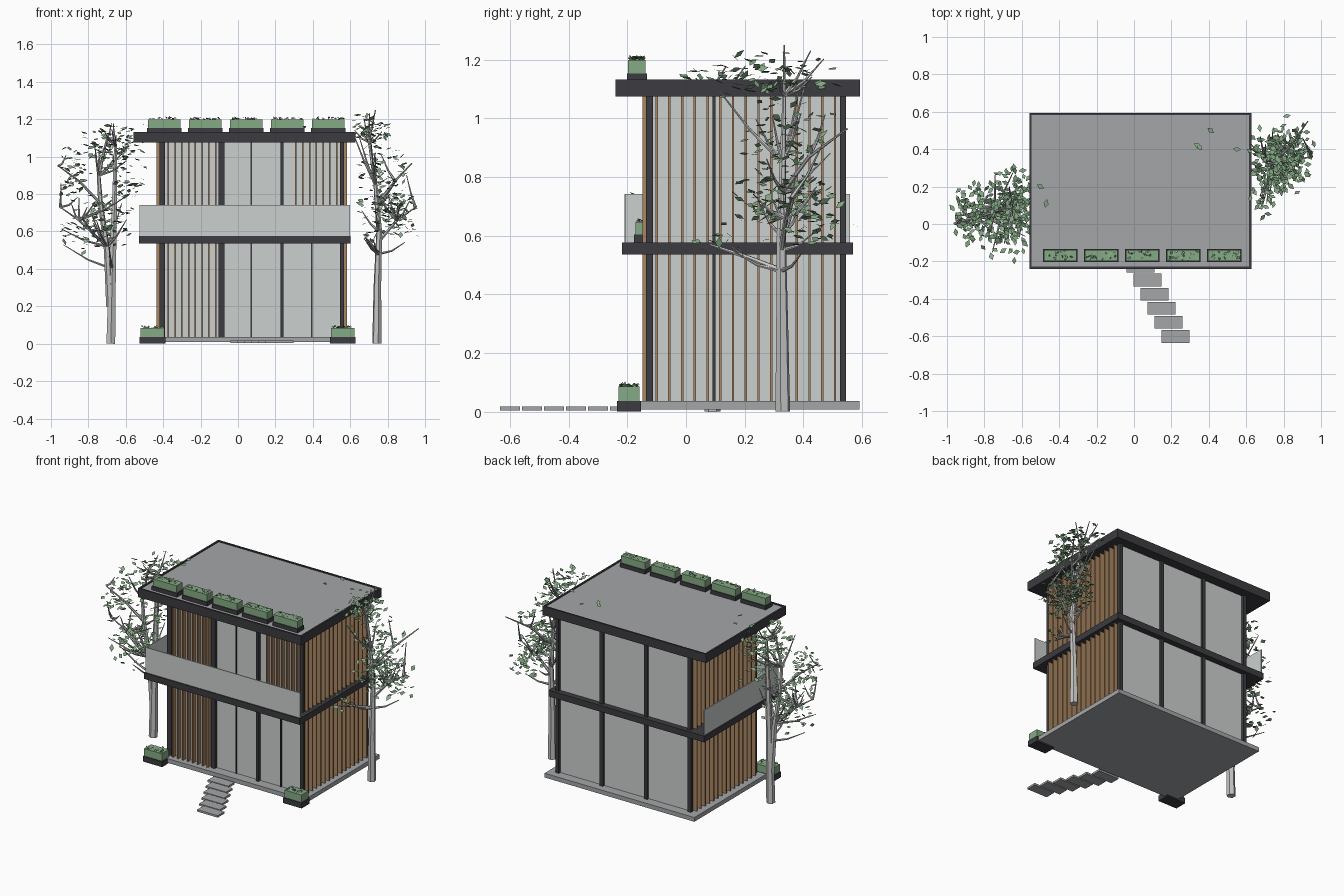
import bpy, bmesh, math, random
from mathutils import Vector, Matrix, Euler

if "Cube" in bpy.data.objects:
    bpy.data.objects.remove(bpy.data.objects["Cube"])

random.seed(7)


def material(name, rgb):
    m = bpy.data.materials.new(name)
    m.diffuse_color = (*rgb, 1)
    m.use_nodes = True
    m.node_tree.nodes["Principled BSDF"].inputs["Base Color"].default_value = m.diffuse_color
    return m


DARK = material("charcoal metal", (0.045, 0.043, 0.05))
GREY = material("concrete grey", (0.37, 0.38, 0.39))
GLASS = material("pale glass", (0.60, 0.63, 0.62))
WOOD = material("timber", (0.40, 0.235, 0.12))
GREEN = material("foliage green", (0.235, 0.40, 0.235))
BARK = material("pale bark", (0.55, 0.56, 0.55))


def finish(name, bm, mat):
    me = bpy.data.meshes.new(name)
    bm.to_mesh(me)
    bm.free()
    ob = bpy.data.objects.new(name, me)
    bpy.context.collection.objects.link(ob)
    me.materials.append(mat)
    return ob


def boxes(name, mat, items):
    """One object from boxes given as (x0, x1, y0, y1, z0, z1)."""
    bm = bmesh.new()
    for x0, x1, y0, y1, z0, z1 in items:
        c = Vector((x0 + x1, y0 + y1, z0 + z1)) / 2
        s = Matrix.Diagonal((x1 - x0, y1 - y0, z1 - z0, 1))
        bmesh.ops.create_cube(bm, size=1, matrix=Matrix.Translation(c) @ s)
    return finish(name, bm, mat)


def spread(a, b, n):
    return [a + (b - a) * i / (n - 1) for i in range(n)]


def leaf(bm, p, size, tilt):
    """Flat diamond leaf."""
    rot = Euler((random.gauss(0, tilt), random.gauss(0, tilt), random.uniform(0, 6.28))).to_matrix()
    pts = [(-0.5, 0, 0), (0, -0.3, 0), (0.5, 0, 0), (0, 0.3, 0)]
    bm.faces.new([bm.verts.new(Vector(p) + rot @ (Vector(q) * size)) for q in pts])


# Slabs and roof
boxes("ground_slab", GREY, [(-0.475, 0.615, -0.18, 0.592, 0.008, 0.036)])
boxes("middle_slab", DARK, [(-0.53, 0.602, -0.218, 0.569, 0.536, 0.577)])
RX0, RX1, RY0, RY1 = -0.56, 0.627, -0.24, 0.594
boxes("roof_slab", DARK, [(RX0, RX1, RY0, RY1, 1.075, 1.12)])
boxes("roof_rim", DARK, [
    (RX0, RX1, RY0, RY0 + 0.012, 1.12, 1.133), (RX0, RX1, RY1 - 0.012, RY1, 1.12, 1.133),
    (RX0, RX0 + 0.012, RY0 + 0.012, RY1 - 0.012, 1.12, 1.133),
    (RX1 - 0.012, RX1, RY0 + 0.012, RY1 - 0.012, 1.12, 1.133)])
boxes("roof_surface", GREY, [(RX0 + 0.012, RX1 - 0.012, RY0 + 0.012, RY1 - 0.012, 1.12, 1.127)])

# Glazed storeys
STOREYS = [(0.036, 0.536), (0.577, 1.075)]
boxes("glass_walls", GLASS, [(-0.408, 0.55, -0.115, 0.53, a, b) for a, b in STOREYS])

# Posts and mullions
posts, mullions, slats = [], [], []
for level, (a, b) in enumerate(STOREYS):
    for x, w in ((-0.405, 0.015), (-0.088, 0.015), (0.235, 0.009), (0.556, 0.011)):
        posts.append((x - w, x + w, -0.136, -0.112, a, b))
        posts.append((x - 0.012, x + 0.012, 0.525, 0.546, a, b))
    for x in ((0.07, 0.395) if level == 0 else (0.07,)):
        mullions.append((x - 0.004, x + 0.004, -0.122, -0.112, a, b))
    for x0, x1 in ((-0.418, -0.405), (0.547, 0.56)):
        mullions.append((x0, x1, 0.09, 0.1, a, b))
    # Timber fins on the front bays and both sides
    fronts = spread(-0.372, -0.12, 8) + (spread(0.31, 0.528, 7) if level else [])
    for x in fronts:
        slats.append((x - 0.004, x + 0.004, -0.148, -0.118, a, b))
    for y in spread(-0.1, 0.508, 15):
        for x in (-0.422, 0.568):
            slats.append((x - 0.015, x + 0.015, y - 0.004, y + 0.004, a, b))
boxes("posts", DARK, posts)
boxes("mullions", DARK, mullions)
boxes("timber_fins", WOOD, slats)

# Balcony railing
boxes("balcony_glass", GLASS, [(-0.526, 0.6, -0.21, -0.204, 0.577, 0.742),
                               (-0.526, -0.52, -0.204, 0.56, 0.577, 0.742)])

# Stepping stones
boxes("stepping_stones", GREY, [(0.147 - 0.0375 * i, 0.297 - 0.0375 * i,
                                 -0.635 + 0.0753 * i, -0.567 + 0.0753 * i, 0.004, 0.017) for i in range(6)])


# Planters
def planter(name, x0, x1, y0, y1, z, base, height):
    boxes(name + "_base", DARK, [(x0, x1, y0, y1, z, z + base)])
    boxes(name + "_hedge", GREEN, [(x0 + 0.005, x1 - 0.005, y0 + 0.005, y1 - 0.005, z + base, z + height)])
    bm = bmesh.new()
    for _ in range(22):
        p = (random.uniform(x0 + 0.012, x1 - 0.012), random.uniform(y0 + 0.012, y1 - 0.012),
             z + height + random.uniform(0.001, 0.009))
        leaf(bm, p, 0.022, 0.5)
    finish(name + "_leaves", bm, GREEN)


for i in range(5):
    x = -0.395 + 0.2195 * i
    planter(f"roof_planter_{i + 1}", x - 0.092, x + 0.092, -0.202, -0.133, 1.127, 0.026, 0.073)
planter("ground_planter_left", -0.527, -0.388, -0.235, -0.153, 0, 0.036, 0.085)
planter("ground_planter_right", 0.493, 0.628, -0.235, -0.153, 0, 0.036, 0.085)
planter("balcony_planter", -0.515, -0.445, -0.178, -0.04, 0.577, 0.028, 0.07)


# Trees: tapered limbs, twigs that reach into leaf clusters, and flat leaves
def tree(name, limbs, clusters):
    cu = bpy.data.curves.new(name, "CURVE")
    cu.dimensions = "3D"
    cu.bevel_depth = 1
    cu.bevel_resolution = 1
    cu.use_fill_caps = True

    def tube(points):
        sp = cu.splines.new("POLY")
        sp.points.add(len(points) - 1)
        for pt, (x, y, z, r) in zip(sp.points, points):
            pt.co = (x, y, z, 1)
            pt.radius = r

    for limb in limbs:
        tube(limb)
    joints = [Vector(p[:3]) for limb in limbs for p in limb if p[2] > 0.35]
    bm = bmesh.new()
    for centre, radii, twigs, leaves in clusters:
        c, rad = Vector(centre), Vector(radii)

        def inside(low):
            d = Vector([random.gauss(0, 1) for _ in range(3)]).normalized()
            return c + Vector([d[k] * rad[k] for k in range(3)]) * random.uniform(low, 1)

        for _ in range(twigs):
            tip = inside(0.6)
            lower = [j for j in joints if j.z < tip.z - 0.05] or joints
            root = min(lower, key=lambda j: (j - tip).length)
            mid = root.lerp(tip, 0.5) + Vector((0, 0, -0.015))
            tube([(*root, 0.008), (*mid, 0.005), (*tip, 0.002)])
        for _ in range(leaves):
            leaf(bm, inside(0.25), random.uniform(0.034, 0.048), 0.38)
    ob = bpy.data.objects.new(name + "_trunk", cu)
    bpy.context.collection.objects.link(ob)
    cu.materials.append(BARK)
    bpy.ops.object.select_all(action="DESELECT")
    ob.select_set(True)
    bpy.context.view_layer.objects.active = ob
    bpy.ops.object.convert(target="MESH")
    bpy.ops.object.shade_smooth_by_angle(angle=math.radians(50))
    finish(name + "_leaves", bm, GREEN)


tree("left_tree",
     [[(-0.68, 0.09, 0, 0.027), (-0.672, 0.09, 0.4, 0.022), (-0.66, 0.09, 0.75, 0.016), (-0.655, 0.1, 1.06, 0.009)],
      [(-0.685, 0.09, 0.2, 0.02), (-0.70, 0.08, 0.5, 0.017), (-0.735, 0.07, 0.75, 0.013),
       (-0.745, 0.07, 0.9, 0.01), (-0.70, 0.07, 1.1, 0.005)],
      [(-0.735, 0.07, 0.75, 0.009), (-0.85, 0.03, 0.87, 0.006), (-0.96, 0, 0.95, 0.003)],
      [(-0.70, 0.08, 0.52, 0.009), (-0.85, 0.06, 0.66, 0.006), (-0.95, 0.04, 0.73, 0.003)]],
     [((-0.67, 0.12, 1.06), (0.18, 0.2, 0.14), 9, 150),
      ((-0.88, 0.03, 0.9), (0.115, 0.16, 0.18), 5, 65),
      ((-0.70, -0.02, 0.66), (0.17, 0.2, 0.19), 9, 95),
      ((-0.86, 0.1, 0.6), (0.13, 0.14, 0.14), 4, 35),
      ((-0.60, 0.06, 0.86), (0.13, 0.2, 0.14), 4, 45)])

tree("right_tree",
     [[(0.743, 0.33, 0, 0.026), (0.745, 0.328, 0.3, 0.021), (0.755, 0.325, 0.6, 0.016),
       (0.735, 0.33, 0.85, 0.011), (0.70, 0.335, 1.08, 0.006), (0.735, 0.335, 1.25, 0.003)],
      [(0.752, 0.325, 0.48, 0.012), (0.71, 0.2, 0.53, 0.008), (0.68, 0.08, 0.57, 0.004)],
      [(0.745, 0.33, 0.75, 0.009), (0.84, 0.42, 0.87, 0.006), (0.93, 0.55, 0.965, 0.003)],
      [(0.755, 0.325, 0.55, 0.01), (0.85, 0.34, 0.66, 0.007), (0.95, 0.36, 0.73, 0.003)]],
     [((0.70, 0.30, 1.14), (0.11, 0.24, 0.11), 7, 85),
      ((0.78, 0.36, 0.92), (0.15, 0.18, 0.16), 8, 85),
      ((0.80, 0.34, 0.73), (0.17, 0.2, 0.11), 9, 130),
      ((0.86, 0.40, 0.64), (0.13, 0.2, 0.14), 5, 60),
      ((0.70, 0.12, 0.60), (0.07, 0.09, 0.08), 2, 12)])

# Fallen leaves on the roof
bm = bmesh.new()
for p in ((0.35, 0.41, 1.16), (0.34, 0.42, 1.15), (0.41, 0.5, 1.17), (0.55, 0.4, 1.18), (-0.47, 0.11, 1.18), (-0.5, 0.2, 1.17)):
    leaf(bm, p, 0.045, 0.3)
finish("loose_leaves", bm, GREEN)
